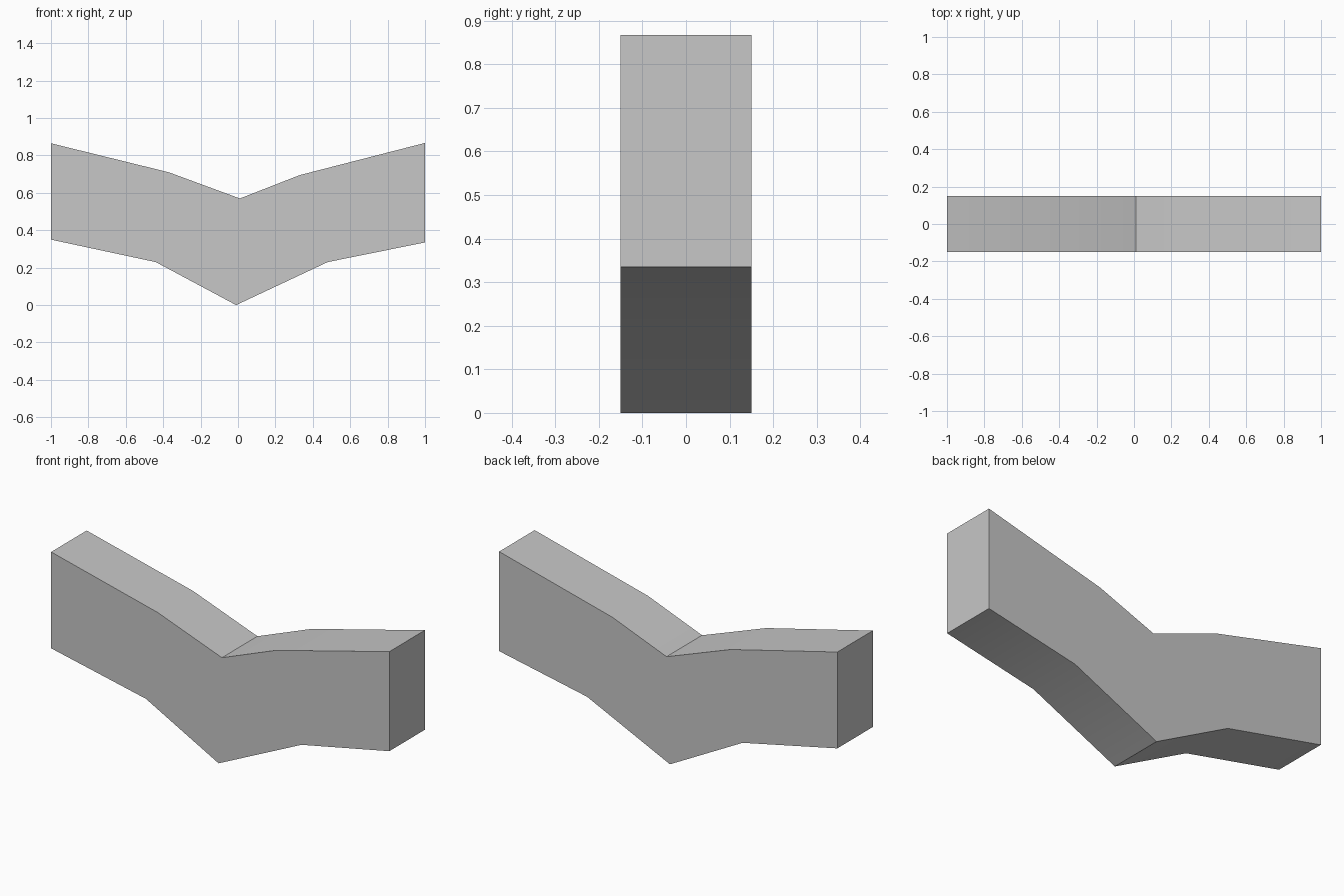
import bpy
import bmesh
import math

cube = bpy.data.objects.get("Cube")
if cube:
    bpy.data.objects.remove(cube, do_unlink=True)

# Plain grey material
GREY = (0.57, 0.57, 0.57, 1.0)
mat = bpy.data.materials.new("light_grey")
mat.use_nodes = True
mat.diffuse_color = GREY
mat.node_tree.nodes["Principled BSDF"].inputs["Base Color"].default_value = GREY

# Front outline of the bent beam: lower edge left to right, then upper edge back
HALF_DEPTH = 0.15
lower = [(-1, 0.35), (-0.44, 0.23), (-0.01, 0), (0.48, 0.23), (1, 0.335)]
upper = [(1, 0.867), (0.33, 0.695), (0.01, 0.57), (-0.37, 0.71), (-1, 0.865)]


def extrude_outline(name, outline, half_depth, material):
    """Make a solid by extruding an x-z outline along y."""
    bm = bmesh.new()
    front = bm.faces.new([bm.verts.new((x, -half_depth, z)) for x, z in outline])
    result = bmesh.ops.extrude_face_region(bm, geom=[front], use_keep_orig=True)
    moved = [v for v in result["geom"] if isinstance(v, bmesh.types.BMVert)]
    bmesh.ops.translate(bm, verts=moved, vec=(0, 2 * half_depth, 0))
    bmesh.ops.recalc_face_normals(bm, faces=bm.faces)
    mesh = bpy.data.meshes.new(name)
    bm.to_mesh(mesh)
    bm.free()
    mesh.materials.append(material)
    obj = bpy.data.objects.new(name, mesh)
    bpy.context.collection.objects.link(obj)
    return obj


beam = extrude_outline("bent_beam", lower + upper, HALF_DEPTH, mat)

# Soften the shallow bends and keep the corners crisp
bpy.ops.object.select_all(action="DESELECT")
beam.select_set(True)
bpy.context.view_layer.objects.active = beam
bpy.ops.object.shade_smooth_by_angle(angle=math.radians(30))
